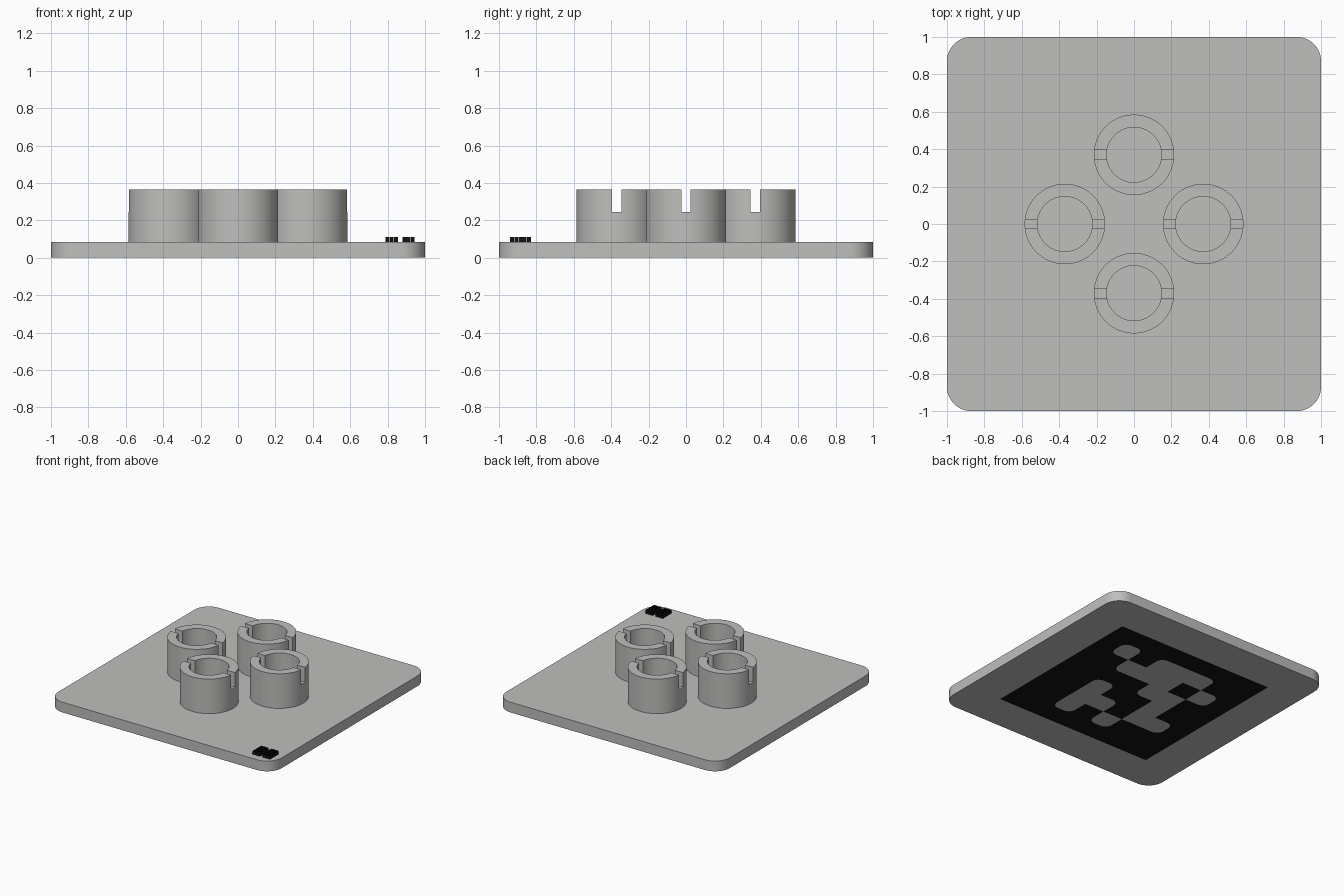
import bpy, bmesh, math

if "Cube" in bpy.data.objects:
    bpy.data.objects.remove(bpy.data.objects["Cube"])


def material(name, rgb):
    m = bpy.data.materials.new(name)
    m.diffuse_color = (*rgb, 1)
    m.use_nodes = True
    m.node_tree.nodes["Principled BSDF"].inputs["Base Color"].default_value = m.diffuse_color
    return m


GREY = material("light grey", (0.52, 0.52, 0.51))
BLACK = material("black", (0.006, 0.006, 0.006))


def finish(name, bm, mat, smooth=False):
    me = bpy.data.meshes.new(name)
    bm.to_mesh(me)
    bm.free()
    me.materials.append(mat)
    ob = bpy.data.objects.new(name, me)
    bpy.context.collection.objects.link(ob)
    bpy.ops.object.select_all(action='DESELECT')
    ob.select_set(True)
    bpy.context.view_layer.objects.active = ob
    if smooth:
        bpy.ops.object.shade_smooth_by_angle(angle=math.radians(30))
    return ob


def corner_square(cx, cy, half, radii, steps=8):
    """Square outline, counterclockwise, each corner with its own radius."""
    pts = []
    signs = ((1, 1), (-1, 1), (-1, -1), (1, -1))
    for k, ((sx, sy), r) in enumerate(zip(signs, radii)):
        ox, oy = cx + sx * (half - r), cy + sy * (half - r)
        if r == 0:
            pts.append((ox, oy))
            continue
        for s in range(steps + 1):
            a = math.pi / 2 * (k + s / steps)
            pts.append((ox + r * math.cos(a), oy + r * math.sin(a)))
    return pts


def face_down(bm, pts, z):
    return bm.faces.new([bm.verts.new((x, y, z)) for x, y in reversed(pts)])


# Base plate with rounded corners
PLATE_TOP = 0.085
bm = bmesh.new()
f = face_down(bm, corner_square(0, 0, 1, [0.13] * 4, 12), 0.002)
ext = bmesh.ops.extrude_face_region(bm, geom=[f], use_keep_orig=True)
for v in ext['geom']:
    if isinstance(v, bmesh.types.BMVert):
        v.co.z = PLATE_TOP
bmesh.ops.recalc_face_normals(bm, faces=bm.faces)
finish("base_plate", bm, GREY, True)

# Black panel on the underside
HALF = 0.697
bm = bmesh.new()
face_down(bm, corner_square(0, 0, HALF, [0] * 4), 0.001)
finish("underside_panel", bm, BLACK)

# Grey cells on the panel: rows from +y to -y, columns from +x to -x
ROWS = ["101110", "011101", "000110", "010010", "011011", "010100"]
CELL = HALF / 4


def filled(r, c):
    return 0 <= r < 6 and 0 <= c < 6 and ROWS[r][c] == "1"


bm = bmesh.new()
for r in range(6):
    for c in range(6):
        if not filled(r, c):
            continue
        # round only the corners that stand free
        radii = []
        for sx, sy in ((1, 1), (-1, 1), (-1, -1), (1, -1)):
            dr, dc = -sy, -sx
            free = not (filled(r + dr, c) or filled(r, c + dc)
                        or filled(r + dr, c + dc))
            radii.append(0.06 if free else 0)
        face_down(bm, corner_square((2.5 - c) * CELL, (2.5 - r) * CELL,
                                    CELL / 2, radii), 0)
finish("underside_cells", bm, GREY)


# Four slotted collars
def collar(name, x, y):
    seg, r_out, r_in, top, slot_z = 96, 0.215, 0.147, 0.365, 0.245
    bm = bmesh.new()
    loops = []
    for rad, z in ((r_out, PLATE_TOP), (r_out, top), (r_in, top), (r_in, PLATE_TOP)):
        loops.append([bm.verts.new((x + rad * math.cos(2 * math.pi * i / seg),
                                    y + rad * math.sin(2 * math.pi * i / seg), z))
                      for i in range(seg)])
    for k in range(4):
        a, b = loops[k], loops[(k + 1) % 4]
        for i in range(seg):
            j = (i + 1) % seg
            bm.faces.new((a[i], a[j], b[j], b[i]))
    bmesh.ops.recalc_face_normals(bm, faces=bm.faces)
    ob = finish(name, bm, GREY)

    # slot cut across the collar
    bm = bmesh.new()
    bmesh.ops.create_cube(bm, size=1)
    for v in bm.verts:
        v.co = (x + v.co.x * 0.6, y + v.co.y * 0.05, slot_z + 0.15 + v.co.z * 0.3)
    cutter = finish("slot_cutter", bm, GREY)
    cutter.hide_render = True
    bpy.context.view_layer.objects.active = ob
    mod = ob.modifiers.new("slot", 'BOOLEAN')
    mod.operation, mod.object, mod.solver = 'DIFFERENCE', cutter, 'EXACT'
    bpy.ops.object.modifier_apply(modifier=mod.name)
    bpy.data.objects.remove(cutter)
    bpy.ops.object.select_all(action='DESELECT')
    ob.select_set(True)
    bpy.ops.object.shade_smooth_by_angle(angle=math.radians(30))


for name, x, y in (("collar_back", 0, 0.37), ("collar_front", 0, -0.37),
                   ("collar_left", -0.37, 0), ("collar_right", 0.37, 0)):
    collar(name, x, y)

# Small raised marker: two blocks of open-topped square cells
bm = bmesh.new()
P = 0.0225
for col in (0, 1, 2, 4, 5, 6):
    for row in range(5):
        pts = corner_square(0.867 + (col - 3) * P, -0.885 + (row - 2) * P,
                            P * 0.46, [0] * 4)
        low = [bm.verts.new((x, y, PLATE_TOP)) for x, y in pts]
        high = [bm.verts.new((x, y, 0.112)) for x, y in pts]
        for i in range(4):
            j = (i + 1) % 4
            bm.faces.new((low[i], low[j], high[j], high[i]))
finish("corner_marker", bm, BLACK)
